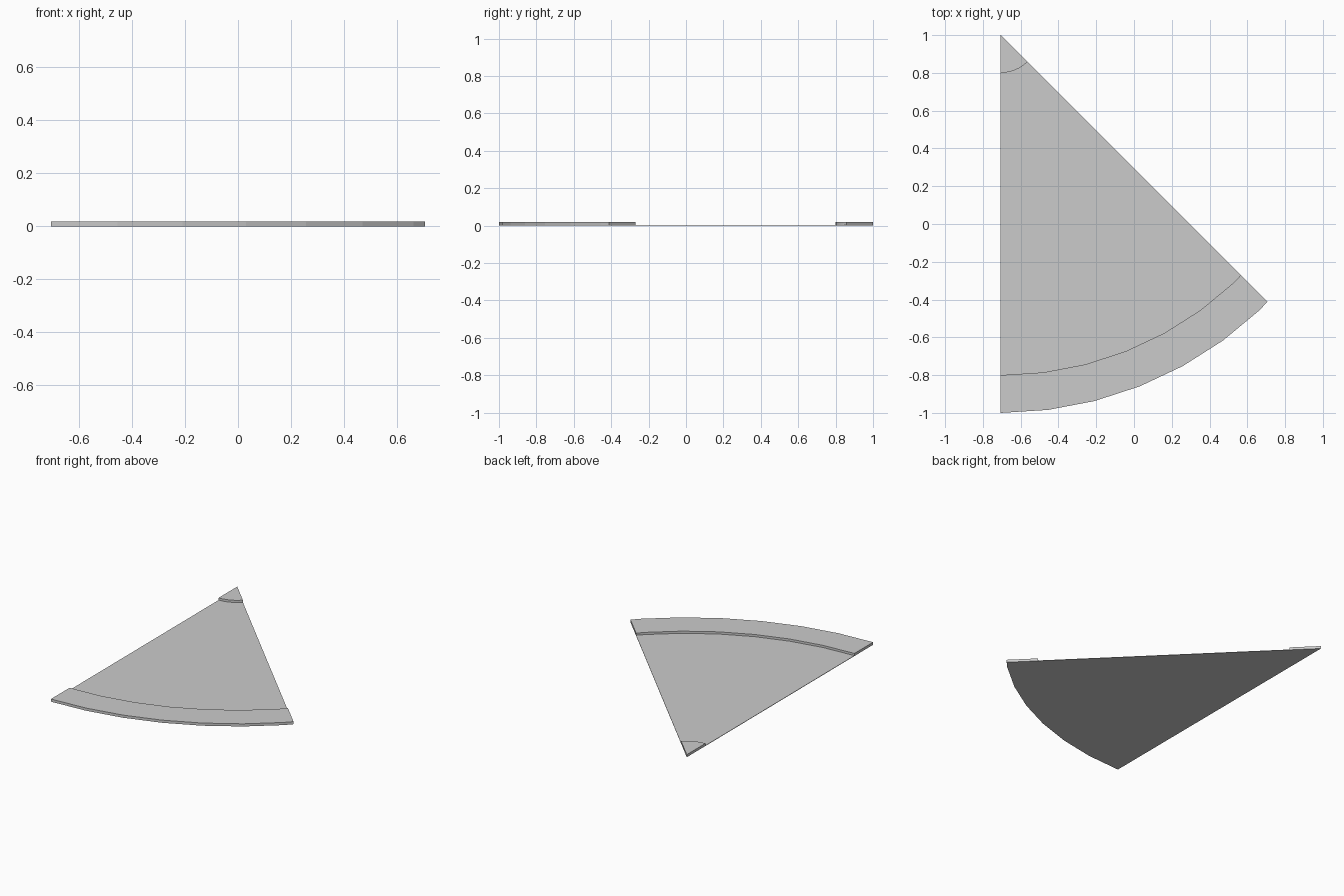
import bpy, bmesh
from math import sin, cos, radians

if "Cube" in bpy.data.objects:
    bpy.data.objects.remove(bpy.data.objects["Cube"])

H, T = 0.018, 0.003          # raised height, floor thickness
APEX_X, APEX_Y = -0.706, 1.0

# Cross-section from apex to rim: raised hub, thin floor, raised rim
profile = [(0, 0), (2, 0), (2, H), (1.8, H), (1.8, T), (0.2, T), (0.2, H), (0, H)]

# Arc stations: a 50-sided circle cut off at 45 degrees
stations = [(7.2 * i, 1.0) for i in range(7)]
stations.append((45, cos(radians(3.6)) / cos(radians(1.8))))

bm = bmesh.new()
sections = []
for angle, scale in stations:
    a = radians(angle)
    sections.append([bm.verts.new((APEX_X + r * scale * sin(a),
                                   APEX_Y - r * scale * cos(a), z))
                     for r, z in profile])

# Skin between neighbouring sections
n = len(profile)
for s0, s1 in zip(sections, sections[1:]):
    for i in range(n - 1):
        j = i + 1
        bm.faces.new((s0[i], s0[j], s1[j], s1[i]))

# Straight cut ends
bm.faces.new(sections[0])
bm.faces.new(sections[-1])

# Close up at the apex
bmesh.ops.remove_doubles(bm, verts=bm.verts, dist=1e-5)
bmesh.ops.recalc_face_normals(bm, faces=bm.faces)

mesh = bpy.data.meshes.new("wedge_tray")
bm.to_mesh(mesh)
bm.free()
tray = bpy.data.objects.new("wedge_tray", mesh)
bpy.context.collection.objects.link(tray)
